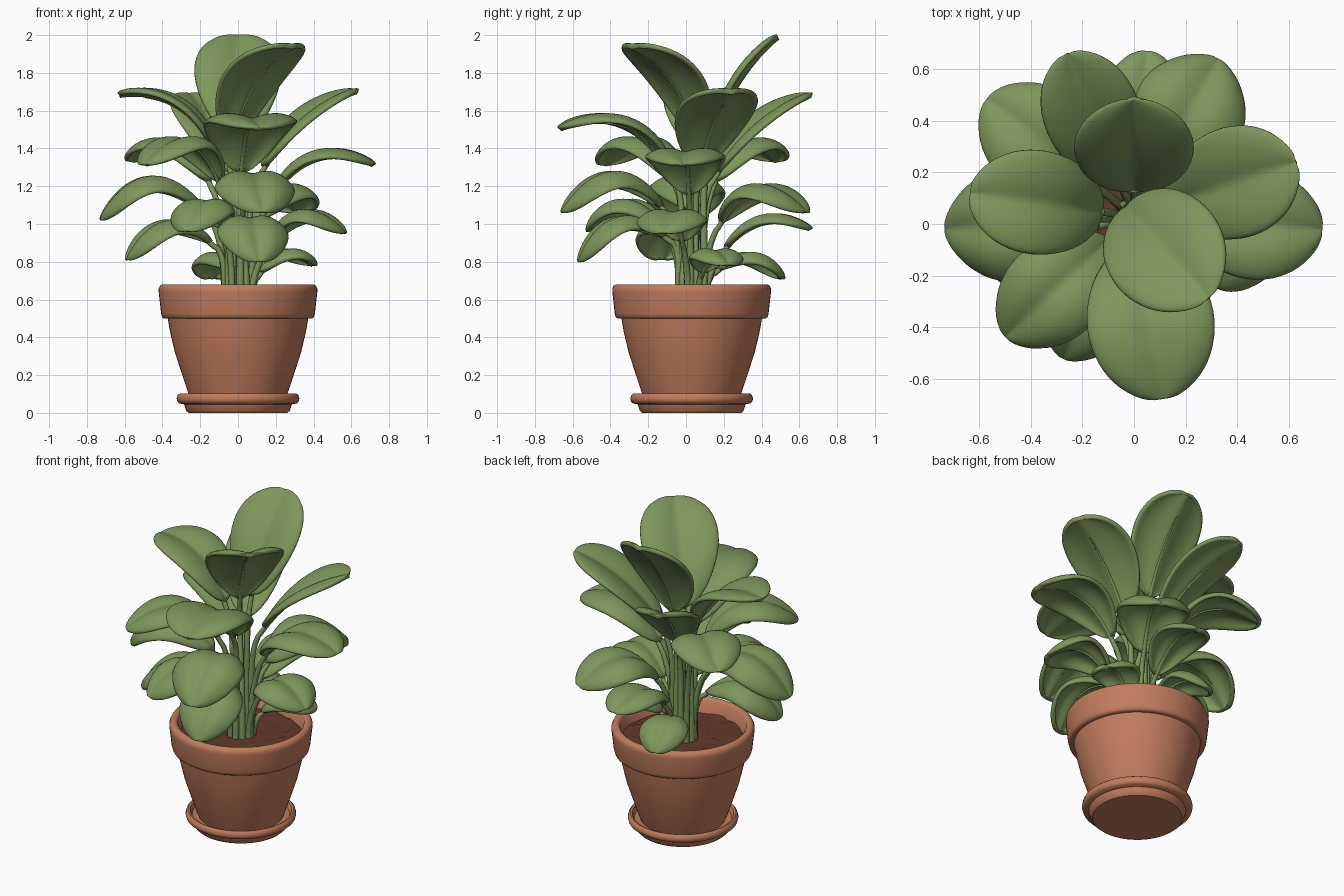
import bpy
import bmesh
import math
import random
from mathutils import Vector

random.seed(4)
if "Cube" in bpy.data.objects:
    bpy.data.objects.remove(bpy.data.objects["Cube"])

CENTRE = Vector((0, 0.03, 0))
UP = Vector((0, 0, 1))
SOIL_Z = 0.59


def make_material(name, colour):
    material = bpy.data.materials.new(name)
    material.use_nodes = True
    material.diffuse_color = (*colour, 1)
    shader = material.node_tree.nodes["Principled BSDF"]
    shader.inputs["Base Color"].default_value = (*colour, 1)
    shader.inputs["Roughness"].default_value = 0.8
    return material


green = make_material("leaf green", (0.205, 0.31, 0.105))
terracotta = make_material("terracotta", (0.54, 0.205, 0.11))
brown = make_material("soil brown", (0.12, 0.042, 0.023))


def add_object(name, data, material):
    obj = bpy.data.objects.new(name, data)
    bpy.context.collection.objects.link(obj)
    data.materials.append(material)
    return obj


def mesh_from(name, bm, material, angle):
    bmesh.ops.remove_doubles(bm, verts=bm.verts, dist=1e-5)
    bmesh.ops.recalc_face_normals(bm, faces=bm.faces)
    mesh = bpy.data.meshes.new(name)
    bm.to_mesh(mesh)
    bm.free()
    obj = add_object(name, mesh, material)
    bpy.ops.object.select_all(action="DESELECT")
    bpy.context.view_layer.objects.active = obj
    obj.select_set(True)
    bpy.ops.object.shade_smooth_by_angle(angle=math.radians(angle))
    return obj


def skin(bm, rows):
    """Join rows of points into a sheet of quads."""
    grid = [[bm.verts.new(p) for p in row] for row in rows]
    for a, b in zip(grid, grid[1:]):
        for k in range(len(a) - 1):
            bm.faces.new((a[k], a[k + 1], b[k + 1], b[k]))


def lathe(name, profile, material, steps=56, rough=0.0):
    """Turn a (radius, height) profile around the pot axis."""
    rows = []
    for r, z in profile:
        ring = []
        for k in range(steps):
            a = 2 * math.pi * k / steps
            bump = random.uniform(-rough, rough) * r
            ring.append(CENTRE + Vector((r * math.cos(a), r * math.sin(a), z + bump)))
        rows.append(ring + ring[:1])
    bm = bmesh.new()
    skin(bm, rows)
    return mesh_from(name, bm, material, 40)


# Pot, saucer and soil
lathe("saucer", [(0, 0), (0.262, 0), (0.275, 0.012), (0.285, 0.045), (0.31, 0.05),
                 (0.32, 0.058), (0.325, 0.075), (0.32, 0.093), (0.31, 0.102),
                 (0.298, 0.098), (0.285, 0.07), (0, 0.07)], terracotta)
lathe("pot", [(0, 0.06), (0.245, 0.06), (0.262, 0.1), (0.295, 0.2), (0.334, 0.32),
              (0.36, 0.43), (0.372, 0.5), (0.392, 0.5), (0.402, 0.507),
              (0.407, 0.525), (0.42, 0.64), (0.42, 0.658), (0.413, 0.673),
              (0.4, 0.681), (0.384, 0.68), (0.371, 0.668), (0.352, 0.56),
              (0, 0.56)], terracotta)
lathe("soil", [(0.36 * k / 12, SOIL_Z) for k in range(13)], brown, rough=0.025)


def bezier(points, t):
    """Evaluate a curve of any degree from its control points."""
    points = list(points)
    while len(points) > 1:
        points = [a.lerp(b, t) for a, b in zip(points, points[1:])]
    return points[0]


def blade_width(t):
    return math.sqrt(max(0, 1 - t ** 2.2)) * t ** 0.6 / 0.605


def add_blade(name, path, side, width, curl):
    """Rounded leaf with a central groove and edges that curl down."""
    bm = bmesh.new()
    rows = []
    count = 12
    for i in range(count + 1):
        t = math.sin(i / count * math.pi / 2)
        point = bezier(path, t)
        tangent = path[1].lerp(path[2], t) - path[0].lerp(path[1], t)
        normal = tangent.cross(side).normalized()
        half = width / 2 * blade_width(t)
        row = []
        for k in range(-6, 7):
            v = k / 6
            lift = 0.4 * abs(v) - curl * abs(v) ** 2.5
            row.append(point + side * half * v + normal * half * lift)
        rows.append(row)
    skin(bm, rows)
    leaf = mesh_from(name, bm, green, 180)
    thick = leaf.modifiers.new("thickness", "SOLIDIFY")
    thick.thickness = 0.028
    thick.offset = 0
    soft = leaf.modifiers.new("soft edge", "SUBSURF")
    soft.levels = soft.render_levels = 1


def add_stem(name, path, outward):
    """Stalk from the soil that runs on as a rib under the blade."""
    root = CENTRE + outward * 0.07 + UP * (SOIL_Z - 0.02)
    rise = path[0].z - root.z
    lead = (path[1] - path[0]).normalized()
    stalk = [root, root + UP * rise * 0.5, path[0] - lead * rise * 0.25, path[0]]
    points = [(bezier(stalk, k / 10), 1 - 0.025 * k) for k in range(10)]
    for k in range(9):
        points.append((bezier(path, k / 10) - UP * 0.01, 0.75 - 0.07 * k))
    curve = bpy.data.curves.new(name, "CURVE")
    curve.dimensions = "3D"
    curve.bevel_depth = 0.02
    curve.bevel_resolution = 2
    curve.use_fill_caps = True
    spline = curve.splines.new("POLY")
    spline.points.add(len(points) - 1)
    for target, (p, radius) in zip(spline.points, points):
        target.co = (*p, 1)
        target.radius = radius
    spline.use_smooth = True
    add_object(name, curve, green)


# Leaves: tip x, y, z, then base reach, base height, width, arch
LEAVES = [
    (0, .49, 1.99, .1, 1.42, .47, .05),
    (.29, -.29, 1.94, -.05, 1.42, .47, .09),
    (.11, -.67, 1.5, .09, 1.24, .5, .16),
    (.63, .24, 1.7, .13, 1.28, .44, .06),
    (-.26, .66, 1.68, .13, 1.25, .38, .06),
    (-.63, .12, 1.68, .12, 1.38, .41, .11),
    (-.49, -.43, 1.31, .12, 1.2, .39, .18),
    (-.56, .48, 1.33, .18, 1.2, .41, .16),
    (.72, -.02, 1.31, .17, 1.13, .43, .14),
    (-.72, -.02, 1.02, .17, 1.06, .43, .19),
    (.13, -.65, 1.06, .14, 1.07, .43, .19),
    (-.27, -.51, .96, .15, .96, .34, .15),
    (.11, -.56, .8, .12, .92, .38, .16),
    (-.58, -.13, .81, .13, .89, .37, .15),
    (.56, -.12, .95, .17, .89, .38, .13),
    (.32, .63, 1.06, .16, .99, .44, .16),
    (.05, .66, .97, .17, .86, .32, .11),
    (.4, .22, .78, .12, .73, .29, .09),
    (-.14, .51, .71, .13, .75, .29, .1),
]

for number, (x, y, z, reach, height, width, arch) in enumerate(LEAVES, 1):
    tip = Vector((x, y, z))
    outward = tip - CENTRE
    outward.z = 0
    outward.normalize()
    side = UP.cross(outward)
    base = CENTRE + outward * reach + UP * height
    chord = tip - base
    bow = chord.cross(side).normalized()
    path = [base, (base + tip) / 2 + bow * arch * 2, tip]
    # Low, drooping leaves roll their edges down further
    slope = chord.z / chord.dot(outward)
    curl = 0.3 + 0.7 * min(max(0.6 - slope, 0), 0.6)
    add_blade(f"leaf_{number}", path, side, width, curl)
    add_stem(f"stem_{number}", path, outward)
